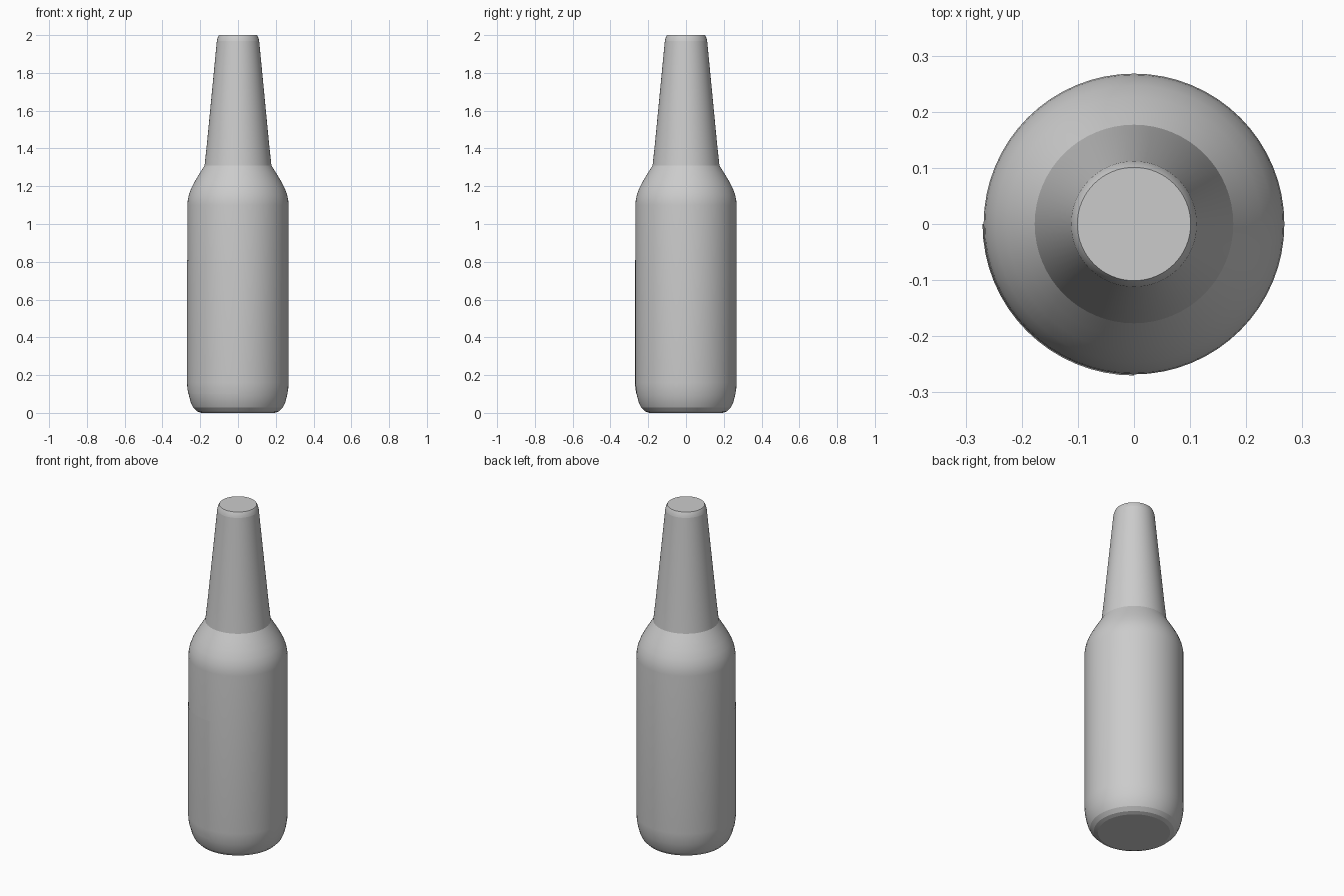
import bpy, bmesh, math

if "Cube" in bpy.data.objects:
    bpy.data.objects.remove(bpy.data.objects["Cube"])

SEG = 64


def lathe(name, profile, start=0.0, sweep=2 * math.pi, seg=SEG, angle=35):
    """Revolve (radius, height) points around z; zero radius closes an end."""
    closed = abs(sweep - 2 * math.pi) < 1e-6
    bm = bmesh.new()
    rows = []
    for r, z in profile:
        if r == 0:
            rows.append([bm.verts.new((0, 0, z))])
            continue
        rows.append([bm.verts.new((r * math.cos(start + sweep * i / seg),
                                   r * math.sin(start + sweep * i / seg), z))
                     for i in range(seg if closed else seg + 1)])
    for low, high in zip(rows, rows[1:]):
        for i in range(seg):
            j = (i + 1) % seg if closed else i + 1
            if len(low) == 1:
                bm.faces.new((low[0], high[j], high[i]))
            elif len(high) == 1:
                bm.faces.new((low[i], low[j], high[0]))
            else:
                bm.faces.new((low[i], low[j], high[j], high[i]))
    mesh = bpy.data.meshes.new(name)
    bm.to_mesh(mesh)
    bm.free()
    ob = bpy.data.objects.new(name, mesh)
    bpy.context.collection.objects.link(ob)
    bpy.ops.object.select_all(action='DESELECT')
    ob.select_set(True)
    bpy.context.view_layer.objects.active = ob
    bpy.ops.object.shade_smooth_by_angle(angle=math.radians(angle))
    return ob


# Bottle: rounded base, straight body, sloping shoulder, tapered neck
lathe("bottle", [
    (0, 0), (0.195, 0), (0.217, 0.008), (0.237, 0.028), (0.25, 0.055),
    (0.26, 0.092), (0.266, 0.13), (0.268, 0.16),
    (0.268, 1.10), (0.266, 1.125), (0.260, 1.155), (0.247, 1.19),
    (0.226, 1.23), (0.202, 1.27), (0.177, 1.31),
    (0.164, 1.43), (0.112, 1.97)], angle=16)

# Cap with a bevelled rim and flat top
lathe("cap", [(0.112, 1.97), (0.110, 1.978), (0.105, 1.993),
              (0.101, 2.0), (0, 2.0)], angle=40)

# Label wrapped over the front left quarter of the body
lathe("label", [(0.263, 0.10), (0.268, 0.13), (0.27, 0.16), (0.27, 0.81)],
      start=math.pi, sweep=math.pi / 2, seg=SEG // 4)
